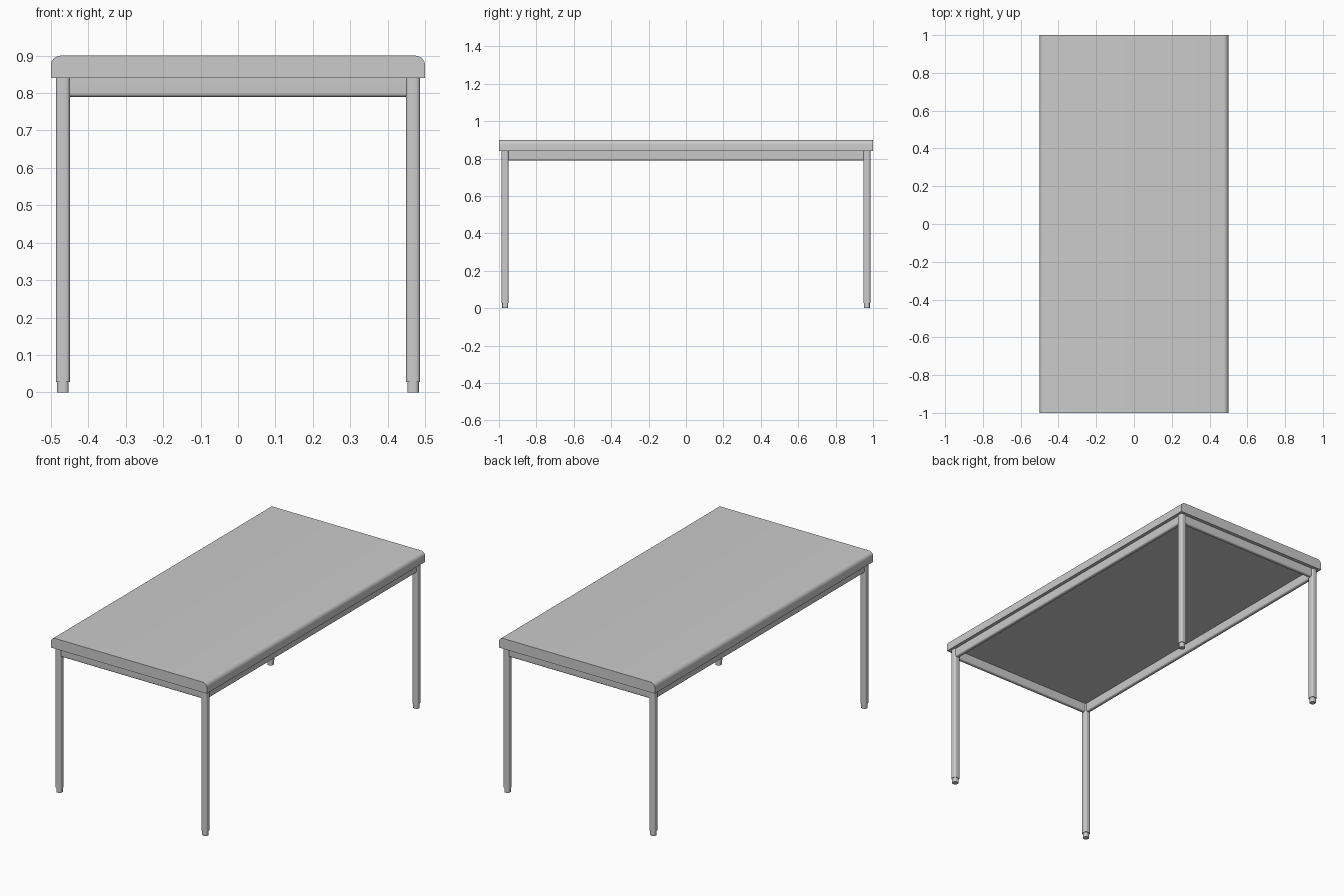
import bpy, bmesh, math

if "Cube" in bpy.data.objects:
    bpy.data.objects.remove(bpy.data.objects["Cube"])

def prism(name, pts, axis, lo, hi):
    """Extrude a closed 2D profile along an axis ('y' or 'z')."""
    bm = bmesh.new()
    place = (lambda p, t: (p[0], t, p[1])) if axis == 'y' else (lambda p, t: (p[0], p[1], t))
    face = bm.faces.new([bm.verts.new(place(p, lo)) for p in pts])
    ext = bmesh.ops.extrude_face_region(bm, geom=[face])
    for v in ext['geom']:
        if isinstance(v, bmesh.types.BMVert):
            v.co['xyz'.index(axis)] = hi
    bmesh.ops.recalc_face_normals(bm, faces=bm.faces)
    mesh = bpy.data.meshes.new(name)
    bm.to_mesh(mesh)
    bm.free()
    ob = bpy.data.objects.new(name, mesh)
    bpy.context.collection.objects.link(ob)
    bpy.ops.object.select_all(action='DESELECT')
    ob.select_set(True)
    bpy.context.view_layer.objects.active = ob
    bpy.ops.object.shade_smooth_by_angle(angle=math.radians(35))
    return ob

def rounded(x0, x1, y0, y1, r_low, r_high, n=6):
    """Rectangle outline with separate radii for its lower and upper corners."""
    pts = []
    corners = [(x1, y0, -1, 1, r_low, -90), (x1, y1, -1, -1, r_high, 0),
               (x0, y1, 1, -1, r_high, 90), (x0, y0, 1, 1, r_low, 180)]
    for x, y, sx, sy, r, start in corners:
        if r == 0:
            pts.append((x, y))
            continue
        for i in range(n + 1):
            a = math.radians(start + 90 * i / n)
            pts.append((x + sx * r + r * math.cos(a), y + sy * r + r * math.sin(a)))
    return pts

# Table top, rounded along its two long upper edges
prism("table_top", rounded(-0.5, 0.5, 0.84, 0.90, 0, 0.026, 8), 'y', -1, 1)

LX, LY, H = 0.468, 0.967, 0.0187
for sx, side in ((-1, "left"), (1, "right")):
    # Long side rails
    x = sx * LX
    prism(f"{side}_rail", rounded(x - 0.0125, x + 0.0125, 0.79, 0.84, 0.009, 0), 'y', -LY, LY)
    # Legs with slightly narrower feet
    for sy, end in ((-1, "front"), (1, "back")):
        y = sy * LY
        prism(f"{end}_{side}_leg", rounded(x - H, x + H, y - H, y + H, 0.011, 0.011), 'z', 0.028, 0.84)
        f = 0.0155
        prism(f"{end}_{side}_foot", rounded(x - f, x + f, y - f, y + f, 0.011, 0.011), 'z', 0, 0.028)

# Short end rails
for sy, end in ((-1, "front"), (1, "back")):
    rail = prism(f"{end}_rail", rounded(-0.0125, 0.0125, 0.79, 0.84, 0.009, 0), 'y', -LX, LX)
    rail.rotation_euler.z = math.pi / 2
    rail.location.y = sy * LY
